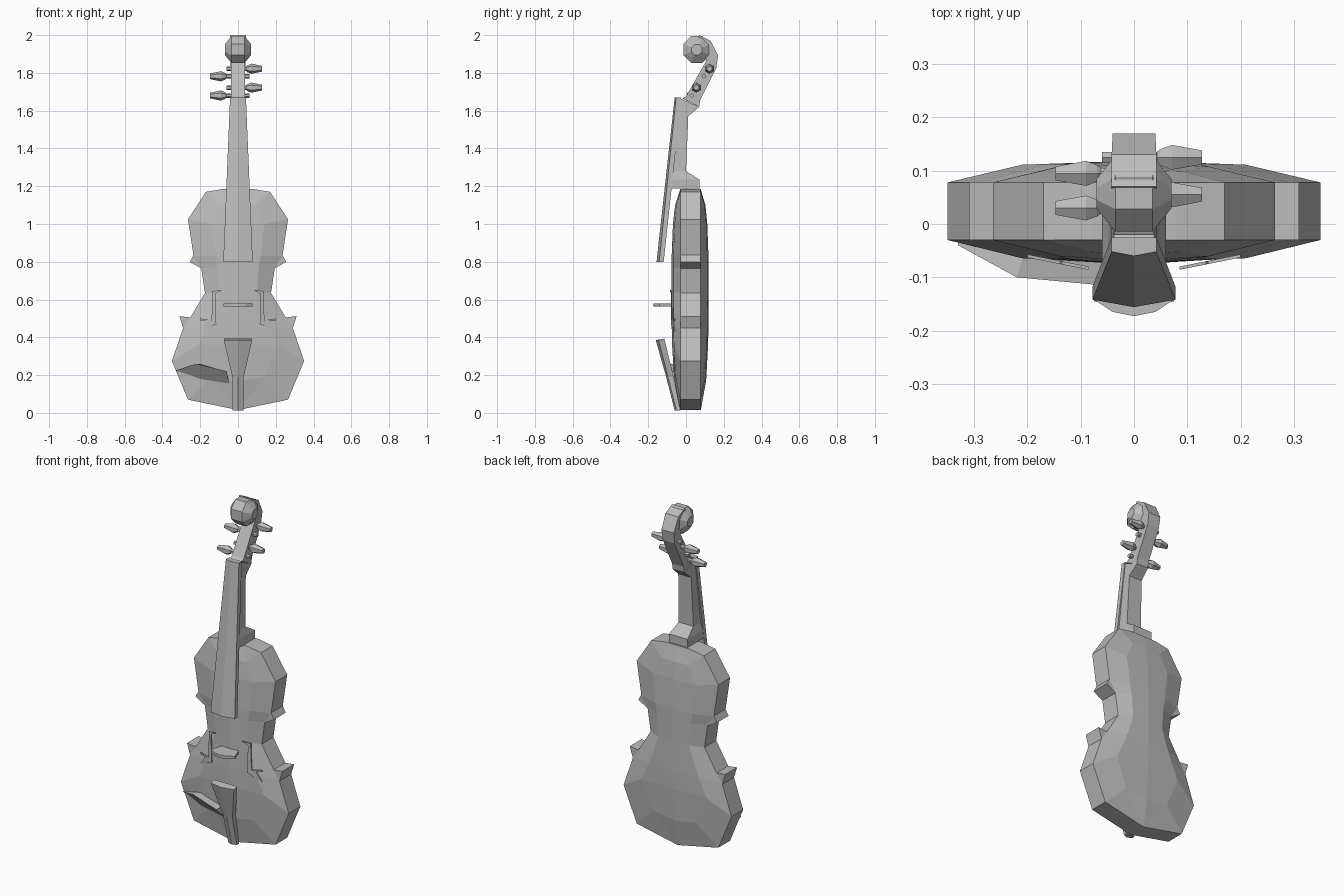
import bpy, bmesh, math
from mathutils import Vector

cube = bpy.data.objects.get("Cube")
if cube:
    bpy.data.objects.remove(cube, do_unlink=True)

grey = bpy.data.materials.new("plain grey")
grey.use_nodes = True
color = (0.5, 0.5, 0.5, 1)
grey.diffuse_color = color
grey.node_tree.nodes["Principled BSDF"].inputs["Base Color"].default_value = color


def loft(name, rings):
    """Skin a closed solid through rings that all have the same point count."""
    bm = bmesh.new()
    loops = [[bm.verts.new(p) for p in ring] for ring in rings]
    for a, b in zip(loops, loops[1:]):
        for i in range(len(a)):
            j = (i + 1) % len(a)
            bm.faces.new((a[i], a[j], b[j], b[i]))
    bm.faces.new(loops[0][::-1])
    bm.faces.new(loops[-1])
    bmesh.ops.remove_doubles(bm, verts=bm.verts, dist=0.0005)
    bmesh.ops.recalc_face_normals(bm, faces=bm.faces)
    mesh = bpy.data.meshes.new(name)
    bm.to_mesh(mesh)
    bm.free()
    mesh.materials.append(grey)
    obj = bpy.data.objects.new(name, mesh)
    bpy.context.collection.objects.link(obj)
    return obj


def slab(name, outline, y0, y1):
    """Extrude an (x, z) outline from y0 to y1."""
    return loft(name, [[(x, y, z) for x, z in outline] for y in (y0, y1)])


def box_ring(hx, front, back):
    """Rectangular section between two (y, z) points."""
    return [(-hx, *front), (hx, *front), (hx, *back), (-hx, *back)]


# Body: rows of edge x, z, inner x, z and middle z, with arched plates
FRONT, BACK = -0.03, 0.078
rows = [
    (0, .015, 0, .015, .015, 0),
    (.265, .07, .14, .19, .17, .7),
    (.35, .275, .21, .36, .36, .95),
    (.29, .45, .16, .47, .47, 1),
    (.25, .51, .14, .52, .52, 1),
    (.175, .635, .10, .64, .64, 1),
    (.195, .77, .11, .77, .77, 1),
    (.235, .83, .12, .83, .83, 1),
    (.265, 1.025, .14, 1.0, 1.0, .85),
    (.17, 1.17, .09, 1.1, 1.1, .6),
    (.08, 1.185, .04, 1.185, 1.185, 0),
]
rings = []
for xo, zo, xi, zi, zm, arch in rows:
    fi, fm = FRONT - .036 * arch, FRONT - .046 * arch
    bi, bm_ = BACK + .035 * arch, BACK + .041 * arch
    rings.append([(-xo, FRONT, zo), (-xi, fi, zi), (0, fm, zm), (xi, fi, zi), (xo, FRONT, zo),
                  (xo, BACK, zo), (xi, bi, zi), (0, bm_, zm), (-xi, bi, zi), (-xo, BACK, zo)])
loft("body", rings)

# Pointed body corners and sound holes, mirrored
upper = [(.18, .77), (.195, .765), (.255, .80), (.235, .836), (.2, .83)]
lower = [(.22, .51), (.25, .505), (.31, .512), (.288, .44), (.25, .45)]
hole = [(.085, .65), (.12, .63), (.115, .47), (.2, .432), (.165, .485), (.2, .49),
        (.2, .5), (.14, .49), (.135, .645)]
for side, s in (("left", 1), ("right", -1)):
    slab(side + "_upper_corner", [(s * x, z) for x, z in upper], FRONT, BACK)
    slab(side + "_lower_corner", [(s * x, z) for x, z in lower], FRONT, BACK)
    loft(side + "_sound_hole",
         [[(s * x, -.08 + d + (x - .115) * .2, z) for x, z in hole] for d in (0, .006)])


# Fingerboard and tailpiece share a ridged section
def ridged(hx, z, edge, ridge, back, dz=0):
    return [(-hx, edge, z), (0, ridge, z), (hx, edge, z), (hx, back, z + dz), (-hx, back, z + dz)]


loft("fingerboard", [ridged(.078, .80, -.142, -.156, -.118),
                     ridged(.042, 1.67, -.052, -.06, -.025)])
loft("tailpiece", [ridged(.028, .012, -.05, -.06, -.03),
                   ridged(.03, .19, -.095, -.105, -.065),
                   ridged(.075, .385, -.145, -.16, -.115, .008)])

# Bridge
bridge = [(-.05, -.06), (-.078, -.14), (-.04, -.165), (0, -.173), (.04, -.165),
          (.078, -.14), (.05, -.06)]
loft("bridge", [[(x, y, z) for x, y in bridge] for z in (.563, .58)])

# Chin rest: a ridge that slopes back into the front plate
loft("chin_rest", [
    [(-.33, -.04, .225), (-.33, -.025, .225), (-.325, -.025, .215)],
    [(-.22, -.10, .26), (-.2, -.035, .26), (-.2, -.05, .18)],
    [(-.06, -.115, .22), (-.06, -.04, .22), (-.045, -.05, .15)],
])

# Neck with its heel
loft("neck", [
    box_ring(.06, (-.085, 1.187), (.072, 1.187)),
    box_ring(.06, (-.08, 1.235), (.072, 1.235)),
    box_ring(.048, (-.075, 1.28), (0, 1.28)),
    box_ring(.042, (-.045, 1.57), (.012, 1.57)),
    box_ring(.038, (-.03, 1.665), (.07, 1.62)),
])

# Pegbox curling up into the scroll
loft("pegbox", [
    box_ring(.038, (-.02, 1.665), (.07, 1.62)),
    box_ring(.038, (.0, 1.675), (.075, 1.655)),
    box_ring(.038, (.105, 1.86), (.16, 1.825)),
    box_ring(.04, (.105, 1.88), (.17, 1.89)),
    box_ring(.042, (.08, 1.92), (.13, 1.97)),
    box_ring(.042, (.055, 1.93), (.07, 2.0)),
])


def lathe_x(name, profile, y, z, sides, turn=0):
    """Solid of revolution about a sideways axis, from (x, radius) points."""
    angles = [turn + math.tau * i / sides for i in range(sides)]
    return loft(name, [[(x, y + r * math.cos(a), z + r * math.sin(a)) for a in angles]
                       for x, r in profile])


lathe_x("scroll", [(-.07, .03), (-.035, .077), (.035, .077), (.07, .03)], .057, 1.923, 8, .39)

# Pegs, alternating sides up the pegbox
for i, (side, reach, y, z) in enumerate([(-1, .147, .03, 1.68), (1, .128, .055, 1.722),
                                         (-1, .147, .095, 1.782), (1, .128, .125, 1.822)]):
    profile = [(-.06, .012), (reach - .085, .012), (reach - .078, .018),
               (reach - .057, .027), (reach, .015)]
    lathe_x(f"peg_{i + 1}", [(side * x, r) for x, r in profile], y, z, 6, math.pi / 6)
